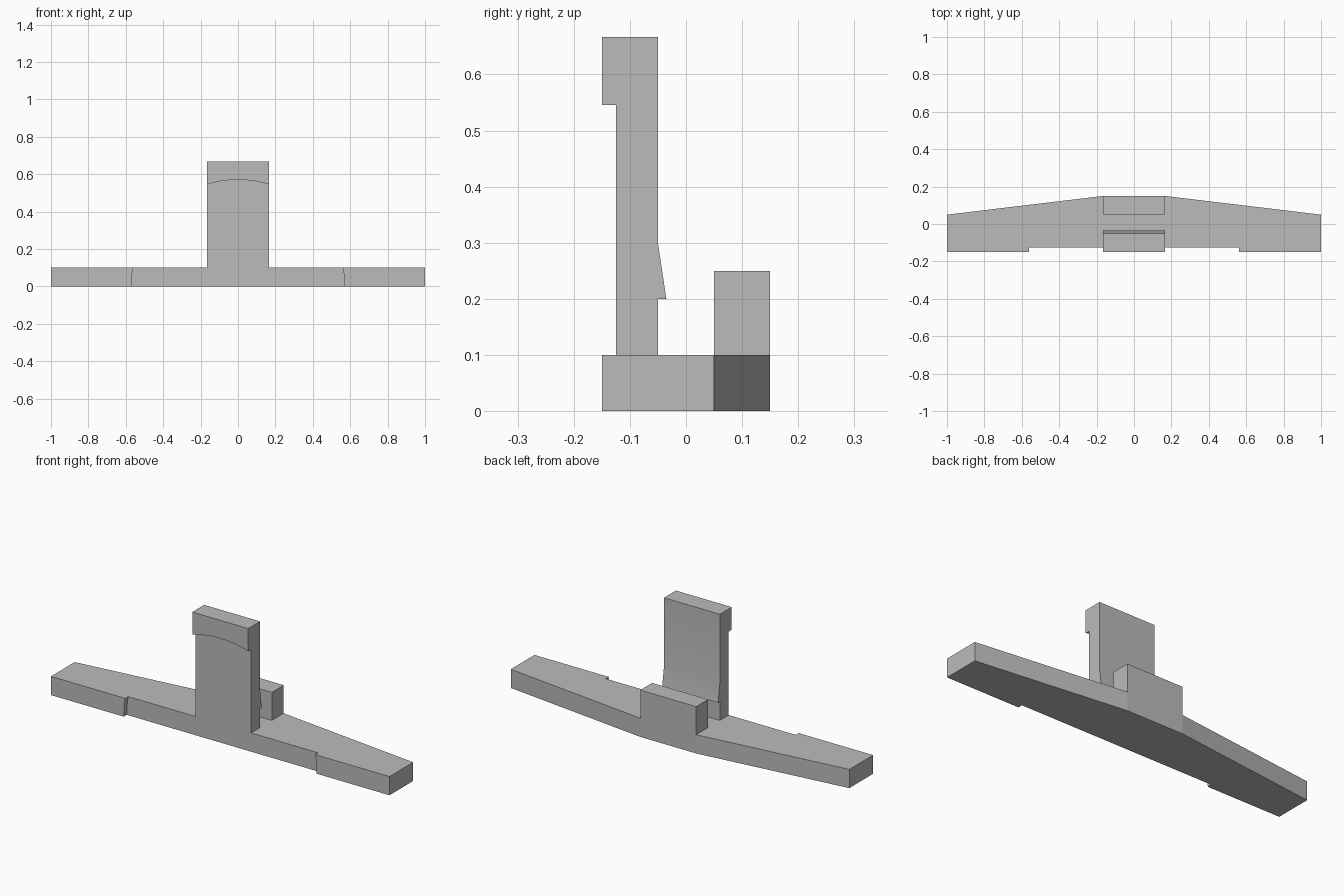
import bpy
import bmesh
from math import radians
from mathutils import Vector

cube = bpy.data.objects.get("Cube")
if cube:
    bpy.data.objects.remove(cube, do_unlink=True)

grey = bpy.data.materials.new("plain_grey")
grey.use_nodes = True
grey.diffuse_color = (0.5, 0.5, 0.5, 1)
grey.node_tree.nodes["Principled BSDF"].inputs["Base Color"].default_value = (0.5, 0.5, 0.5, 1)

HALF = 0.165    # half width of the upright parts
BASE_TOP = 0.1


def extrude(name, points, direction):
    """Solid made by sweeping a closed profile along a vector."""
    bm = bmesh.new()
    face = bm.faces.new([bm.verts.new(p) for p in points])
    swept = bmesh.ops.extrude_face_region(bm, geom=[face])["geom"]
    verts = [v for v in swept if isinstance(v, bmesh.types.BMVert)]
    bmesh.ops.translate(bm, verts=verts, vec=Vector(direction))
    bmesh.ops.recalc_face_normals(bm, faces=bm.faces)
    mesh = bpy.data.meshes.new(name)
    bm.to_mesh(mesh)
    bm.free()
    mesh.materials.append(grey)
    obj = bpy.data.objects.new(name, mesh)
    bpy.context.collection.objects.link(obj)
    return obj


# Base bar, tapering towards both ends at the back
right_half = [(-HALF, 0.15), (-1, 0.05), (-1, -0.15)]
outline = right_half + [(-x, y) for x, y in reversed(right_half)]
base = extrude("base_bar", [(x, y, 0) for x, y in outline], (0, 0, BASE_TOP))

# Tall clip with a wedge catch on its rear face
side = [(-0.15, BASE_TOP), (-0.05, BASE_TOP), (-0.05, 0.2), (-0.035, 0.2),
        (-0.05, 0.3), (-0.05, 0.667), (-0.15, 0.667)]
clip = extrude("upright_clip", [(-HALF, y, z) for y, z in side], (2 * HALF, 0, 0))

# Short block behind the clip
block = [(-HALF, 0.05), (HALF, 0.05), (HALF, 0.15), (-HALF, 0.15)]
extrude("rear_block", [(x, y, BASE_TOP) for x, y in block], (0, 0, 0.15))

# Shallow round recess across the front of the bar and clip
bpy.ops.mesh.primitive_cylinder_add(vertices=128, radius=0.57, depth=0.2,
                                    location=(0, -0.225, 0), rotation=(radians(90), 0, 0))
cutter = bpy.context.object
cutter.name = "recess_cutter"
cutter.data.materials.append(grey)

for part in (base, clip):
    cut = part.modifiers.new("recess", 'BOOLEAN')
    cut.operation = 'DIFFERENCE'
    cut.solver = 'EXACT'
    cut.object = cutter
    bpy.ops.object.select_all(action='DESELECT')
    part.select_set(True)
    bpy.context.view_layer.objects.active = part
    bpy.ops.object.modifier_apply(modifier=cut.name)

# Soft shading over the curved lip and the catch
bpy.ops.object.shade_smooth_by_angle(angle=radians(30))

bpy.data.objects.remove(cutter, do_unlink=True)
